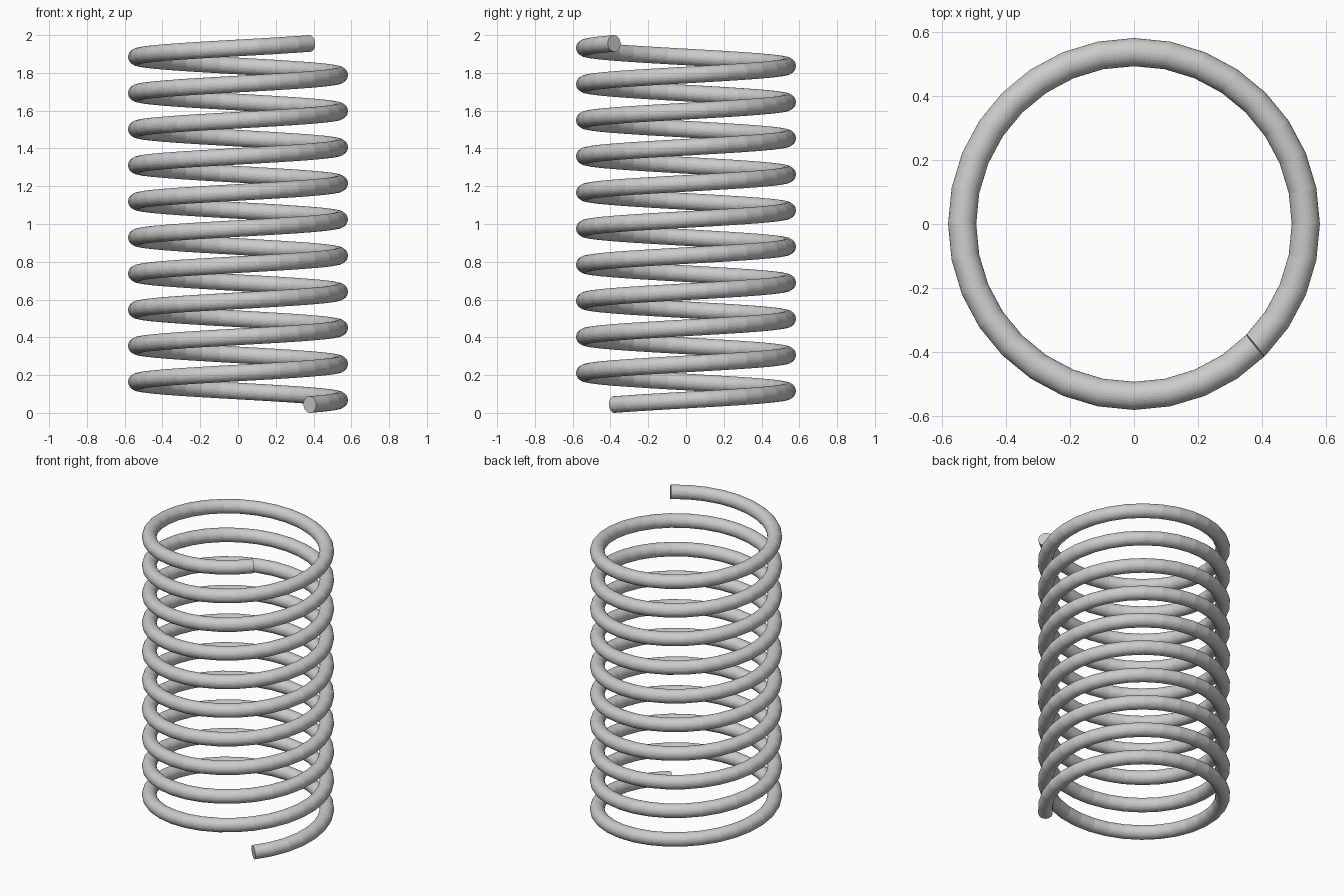
import bpy
from math import pi, cos, sin

if "Cube" in bpy.data.objects:
    bpy.data.objects.remove(bpy.data.objects["Cube"])

COIL_R, WIRE_R = 0.538, 0.044
TURNS, STEPS = 10, 32
START = -pi / 4
Z0, Z1 = WIRE_R, 2.0 - WIRE_R

# Helical centre line, faceted into 32 steps per turn
curve = bpy.data.curves.new("coil_spring", "CURVE")
curve.dimensions = "3D"
spline = curve.splines.new("POLY")
n = TURNS * STEPS
spline.points.add(n)
for i, p in enumerate(spline.points):
    a = START + 2 * pi * i / STEPS
    p.co = (COIL_R * cos(a), COIL_R * sin(a), Z0 + (Z1 - Z0) * i / n, 1)
spline.use_smooth = False

# Round wire with flat closed ends
curve.bevel_depth = WIRE_R
curve.bevel_resolution = 14
curve.use_fill_caps = True

spring = bpy.data.objects.new("coil_spring", curve)
bpy.context.collection.objects.link(spring)
bpy.context.view_layer.objects.active = spring
spring.select_set(True)
bpy.ops.object.convert(target="MESH")
